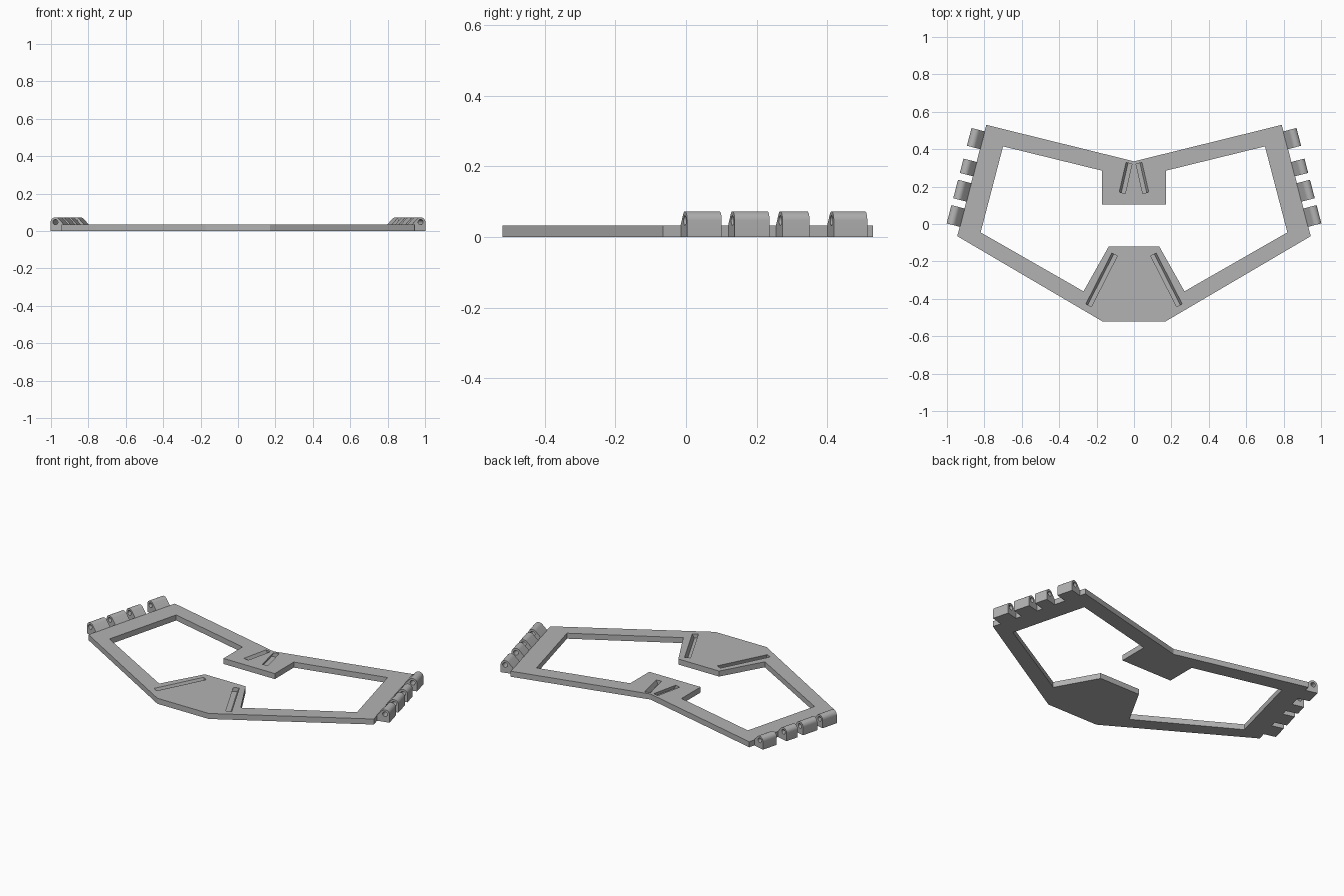
import bpy, bmesh, math
from mathutils import Matrix, Vector

cube = bpy.data.objects.get("Cube")
if cube:
    bpy.data.objects.remove(cube, do_unlink=True)

THICK = 0.033

grey = bpy.data.materials.new("plain grey")
grey.use_nodes = True
GREY = (0.45, 0.45, 0.45, 1)
grey.diffuse_color = GREY
grey.node_tree.nodes["Principled BSDF"].inputs["Base Color"].default_value = GREY


def prism(name, loops, height, place=Matrix(), shear=Vector((0, 0, 0))):
    """Fill the outer loop (other loops are holes), extrude it, then place it."""
    bm = bmesh.new()
    for loop in loops:
        vs = [bm.verts.new((x, y, 0)) for x, y in loop]
        for a, b in zip(vs, vs[1:] + vs[:1]):
            bm.edges.new((a, b))
    bmesh.ops.triangle_fill(bm, use_beauty=True, edges=bm.edges[:])
    top = bmesh.ops.extrude_face_region(bm, geom=bm.faces[:])["geom"]
    move = Vector((0, 0, height)) + shear
    bmesh.ops.translate(bm, vec=move, verts=[v for v in top if isinstance(v, bmesh.types.BMVert)])
    bmesh.ops.transform(bm, matrix=place, verts=bm.verts[:])
    bmesh.ops.recalc_face_normals(bm, faces=bm.faces[:])
    mesh = bpy.data.meshes.new(name)
    bm.to_mesh(mesh)
    bm.free()
    mesh.materials.append(grey)
    obj = bpy.data.objects.new(name, mesh)
    bpy.context.collection.objects.link(obj)
    return obj


def mirrored(half):
    return half + [(-x, y) for x, y in reversed(half) if x]


# Flat frame with a waisted opening
outer = mirrored([(0, 0.335), (0.79, 0.53), (0.945, -0.065), (0.17, -0.52)])
inner = mirrored([(0.17, 0.105), (0.17, 0.285), (0.70, 0.415),
                  (0.82, -0.045), (0.27, -0.36), (0.135, -0.12)])
frame = prism("frame_plate", [outer, inner], THICK)

# Leaning blind slots, paired left and right
slots = [((0.027, 0.325), (0.063, 0.167)), ((0.104, -0.163), (0.243, -0.435))]
for start, end in slots:
    for side in (1, -1):
        a, b = Vector(start), Vector(end)
        across = Vector((b.y - a.y, a.x - b.x)).normalized() * 0.0165
        if across.x < 0:
            across = -across
        drop = 0.024
        lean = across * 0.7
        floor = [p - lean for p in (a + across, b + across, b - across, a - across)]
        rise = Vector((lean.x, lean.y, 0)) * 1.4
        cutter = prism("slot_cutter", [[tuple(p) for p in floor]], drop * 1.4,
                       Matrix.Diagonal((side, 1, 1, 1)) @ Matrix.Translation((0, 0, THICK - drop)), rise)
        cutter.hide_render = True
        cut = frame.modifiers.new("slot", "BOOLEAN")
        cut.operation = "DIFFERENCE"
        cut.solver = "EXACT"
        cut.object = cutter
        bpy.context.view_layer.objects.active = frame
        bpy.ops.object.modifier_apply(modifier=cut.name)
        bpy.data.objects.remove(cutter, do_unlink=True)

# Hinge knuckles along both slanted ends
R, BORE, CT, CZ = 0.026, 0.014, 0.046, 0.047


def arc(radius, first, last, steps):
    angles = [math.radians(first + (last - first) * i / steps) for i in range(steps + 1)]
    return [(CT + radius * math.cos(t), CZ + radius * math.sin(t)) for t in angles]


profile = [(-0.002, 0), (CT + R, 0)] + arc(R, 0, 135, 12) + [(-0.002, THICK)]
bore = arc(BORE, 0, 360, 20)[:-1]
corner = Vector((0.79, 0.53, 0))
along = (Vector((0.945, -0.065, 0)) - corner).normalized()
out = Vector((-along.y, along.x, 0))
spans = [(0.036, 0.134), (0.205, 0.284), (0.322, 0.424), (0.462, 0.563)]
for side, label in ((1, "left"), (-1, "right")):
    for i, (s0, s1) in enumerate(spans, 1):
        place = Matrix((out, (0, 0, 1), along)).transposed().to_4x4()
        place.translation = corner + along * s0
        knuckle = prism(f"{label}_hinge_knuckle_{i}", [profile, bore], s1 - s0,
                        Matrix.Diagonal((side, 1, 1, 1)) @ place)
        bpy.ops.object.select_all(action="DESELECT")
        knuckle.select_set(True)
        bpy.context.view_layer.objects.active = knuckle
        bpy.ops.object.shade_smooth_by_angle(angle=math.radians(30))
